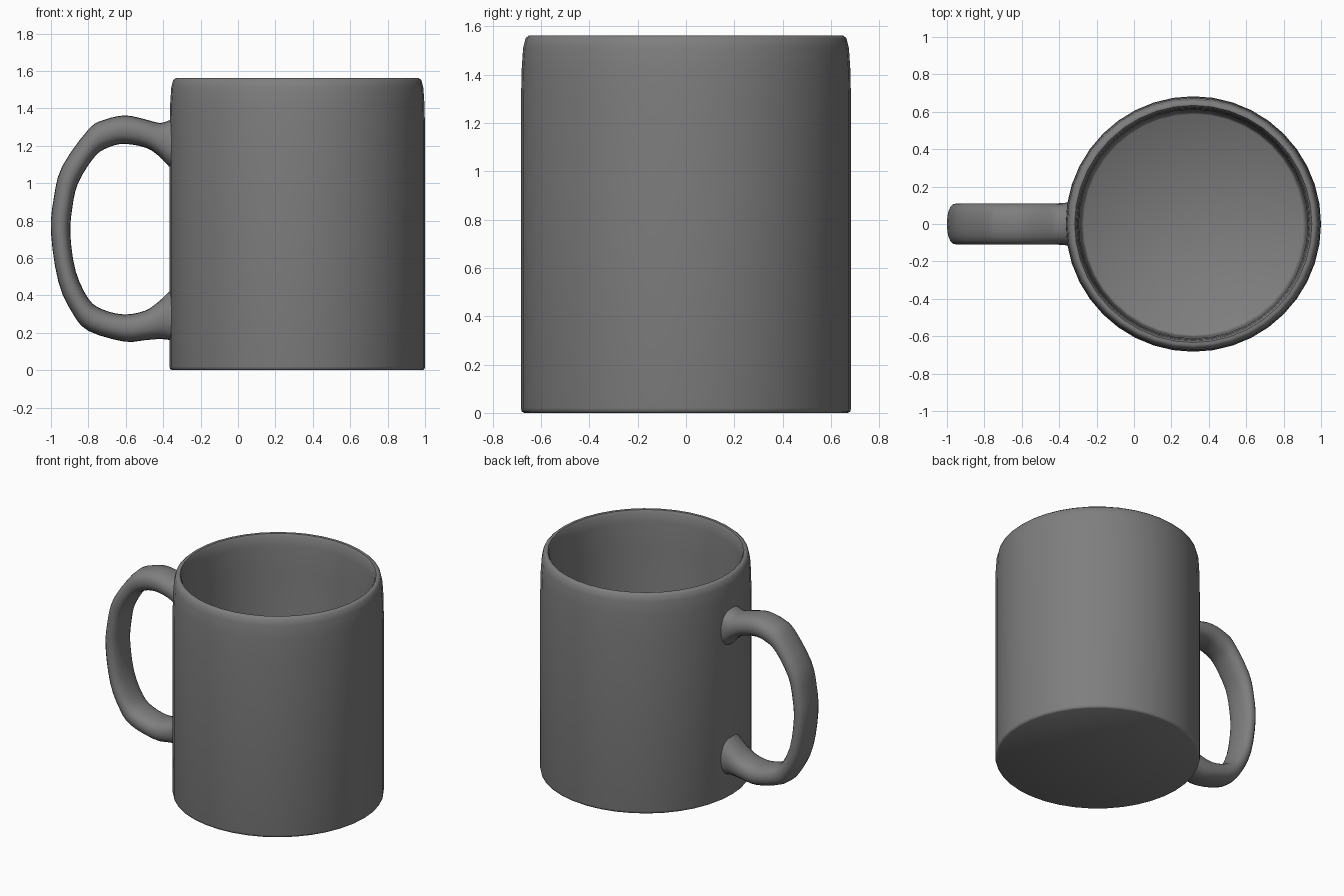
import bpy, bmesh, math

if "Cube" in bpy.data.objects:
    bpy.data.objects.remove(bpy.data.objects["Cube"])

CX = 0.317      # cup axis
SIDES = 40

# dark grey glaze
glaze = bpy.data.materials.new("dark_glaze")
glaze.diffuse_color = (0.21, 0.21, 0.21, 1)
glaze.use_nodes = True
glaze.node_tree.nodes["Principled BSDF"].inputs["Base Color"].default_value = glaze.diffuse_color


def finish(name, bm, angle):
    bmesh.ops.recalc_face_normals(bm, faces=bm.faces)
    me = bpy.data.meshes.new(name)
    bm.to_mesh(me)
    bm.free()
    me.materials.append(glaze)
    ob = bpy.data.objects.new(name, me)
    bpy.context.collection.objects.link(ob)
    bpy.ops.object.select_all(action='DESELECT')
    ob.select_set(True)
    bpy.context.view_layer.objects.active = ob
    bpy.ops.object.shade_smooth_by_angle(angle=math.radians(angle))
    return ob


def loft(bm, rings):
    """Skin a list of closed vertex rings and cap both ends."""
    rings = [[bm.verts.new(p) for p in ring] for ring in rings]
    n = len(rings[0])
    for a, b in zip(rings, rings[1:]):
        for i in range(n):
            j = (i + 1) % n
            bm.faces.new((a[i], a[j], b[j], b[i]))
    bm.faces.new(rings[0])
    bm.faces.new(rings[-1])


# Cup: outer wall, rounded rim, inner wall and floor as one lathe profile
profile = [(0.670, 0.0), (0.680, 0.006), (0.683, 0.02), (0.683, 1.28),
           (0.680, 1.42), (0.674, 1.51), (0.664, 1.55), (0.650, 1.562),
           (0.634, 1.56), (0.624, 1.54), (0.618, 1.48), (0.612, 1.30),
           (0.602, 0.12), (0.598, 0.09), (0.587, 0.08)]
bm = bmesh.new()
loft(bm, [[(CX + r * math.cos(2 * math.pi * i / SIDES),
            r * math.sin(2 * math.pi * i / SIDES), z) for i in range(SIDES)]
          for r, z in profile])
finish("cup", bm, 50)

# Handle: outer x, outer z, inner x, inner z, half width of each section
sections = [(-0.33, 1.355, -0.33, 1.06, 0.122),
            (-0.37, 1.335, -0.37, 1.09, 0.113),
            (-0.42, 1.322, -0.42, 1.142, 0.11),
            (-0.50, 1.342, -0.49, 1.188, 0.11),
            (-0.605, 1.362, -0.605, 1.210, 0.11),
            (-0.72, 1.337, -0.69, 1.192, 0.11),
            (-0.80, 1.287, -0.765, 1.143, 0.11),
            (-0.94, 1.09, -0.855, 1.00, 0.11),
            (-0.985, 0.92, -0.887, 0.86, 0.11),
            (-1.00, 0.735, -0.896, 0.72, 0.11),
            (-0.96, 0.47, -0.868, 0.53, 0.11),
            (-0.885, 0.305, -0.80, 0.382, 0.11),
            (-0.80, 0.21, -0.725, 0.325, 0.11),
            (-0.61, 0.153, -0.61, 0.298, 0.11),
            (-0.50, 0.160, -0.50, 0.317, 0.11),
            (-0.43, 0.166, -0.43, 0.362, 0.11),
            (-0.37, 0.162, -0.37, 0.418, 0.113),
            (-0.33, 0.145, -0.33, 0.455, 0.122)]


def smooth_path(pts, steps):
    """Catmull-Rom curve through the sections."""
    out = []
    for k in range(len(pts) - 1):
        quad = zip(pts[max(k - 1, 0)], pts[k], pts[k + 1],
                   pts[min(k + 2, len(pts) - 1)])
        quad = list(quad)
        for s in range(steps):
            t = s / steps
            out.append([b + 0.5 * t * (c - a + t * (2 * a - 5 * b + 4 * c - d
                        + t * (3 * (b - c) + d - a))) for a, b, c, d in quad])
    return out + [pts[-1]]


def soft(v):
    # slightly squared ellipse
    return math.copysign(abs(v) ** 0.85, v)


bm = bmesh.new()
rings = []
for ox, oz, ix, iz, w in smooth_path(sections, 3):
    ring = []
    for i in range(20):
        t = 2 * math.pi * i / 20
        c, s = soft(math.cos(t)), soft(math.sin(t))
        ring.append(((ox + ix) / 2 + (ox - ix) / 2 * c, w * s,
                     (oz + iz) / 2 + (oz - iz) / 2 * c))
    rings.append(ring)
loft(bm, rings)
finish("handle", bm, 60)
